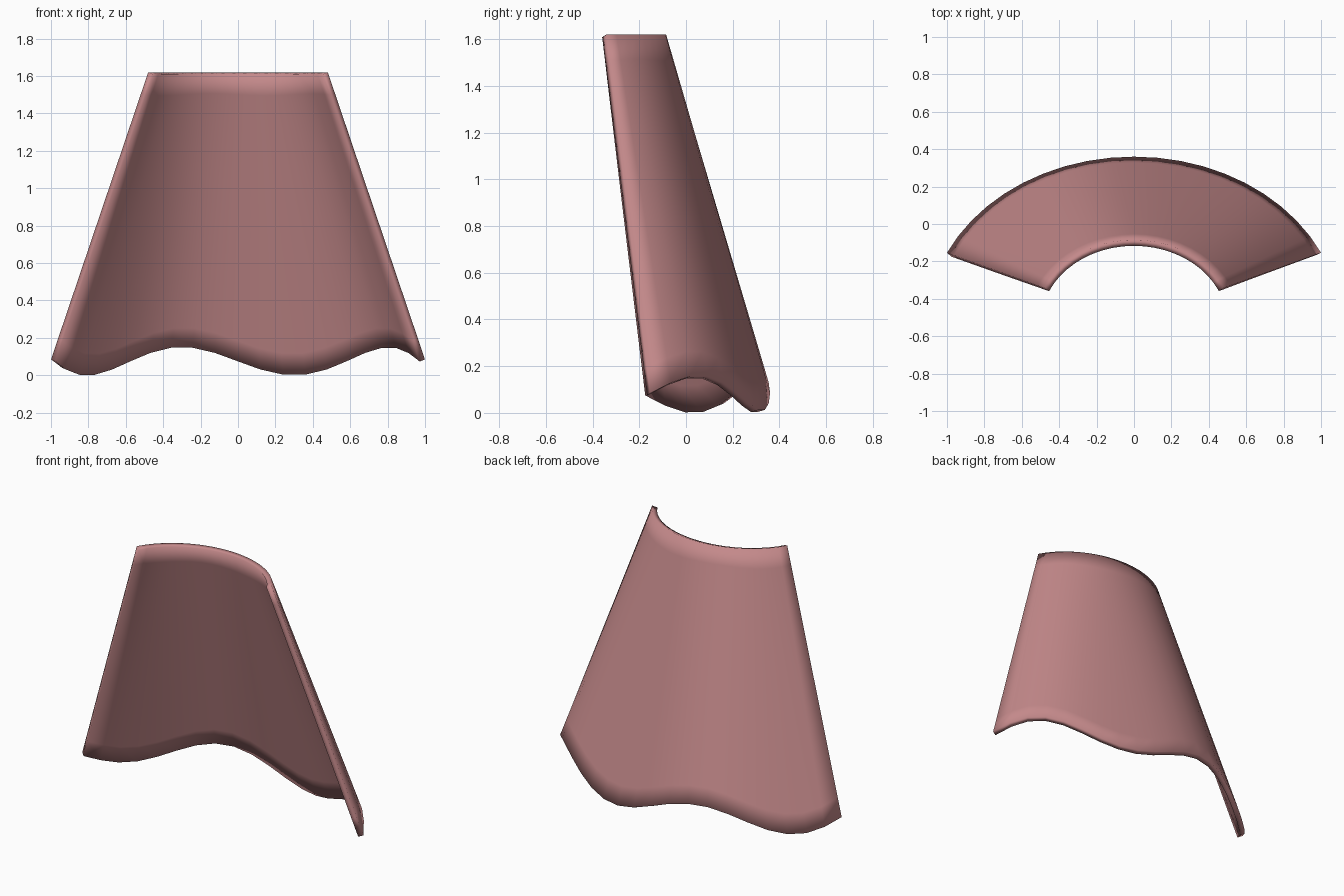
import bpy
import math

cube = bpy.data.objects.get("Cube")
if cube:
    bpy.data.objects.remove(cube, do_unlink=True)

# Dusty rose cloth
cloth = bpy.data.materials.new("dusty_rose_cloth")
cloth.use_nodes = True
colour = (0.55, 0.25, 0.255, 1)
cloth.diffuse_color = colour
bsdf = cloth.node_tree.nodes["Principled BSDF"]
bsdf.inputs["Base Color"].default_value = colour
bsdf.inputs["Roughness"].default_value = 0.8

COLS, ROWS = 20, 14
HALF_ANGLE = math.radians(65)
AXIS_Y = -0.53
TOP_Z = 1.62


def lerp(a, b, t):
    return a + (b - a) * t


def cape_point(u, t):
    """u runs across the cape from -1 to 1, t runs from collar 0 to hem 1."""
    phi = u * HALF_ANGLE
    hem_z = 0.085 - 0.076 * math.sin(2 * math.pi * u)
    return (lerp(0.53, 1.103, t) * math.sin(phi),
            AXIS_Y + lerp(0.445, 0.89, t) * math.cos(phi),
            lerp(TOP_Z, hem_z, t))


# Flared elliptical sheet with a wavy hem
verts = [cape_point(2 * c / COLS - 1, r / ROWS)
         for r in range(ROWS + 1) for c in range(COLS + 1)]
faces = []
for r in range(ROWS):
    for c in range(COLS):
        a = r * (COLS + 1) + c
        b = a + COLS + 1
        faces.append((a, a + 1, b + 1, b))

mesh = bpy.data.meshes.new("cape")
mesh.from_pydata(verts, [], faces)
mesh.materials.append(cloth)
# Outside of the sheet faces the back
if mesh.polygons[COLS // 2].normal.y < 0:
    mesh.flip_normals()
for poly in mesh.polygons:
    poly.use_smooth = True

cape = bpy.data.objects.new("cape", mesh)
bpy.context.collection.objects.link(cape)

# Cloth thickness, grown inwards, with softly shaded rims
solid = cape.modifiers.new("thickness", "SOLIDIFY")
solid.thickness = 0.033
solid.offset = -1
solid.use_even_offset = True
